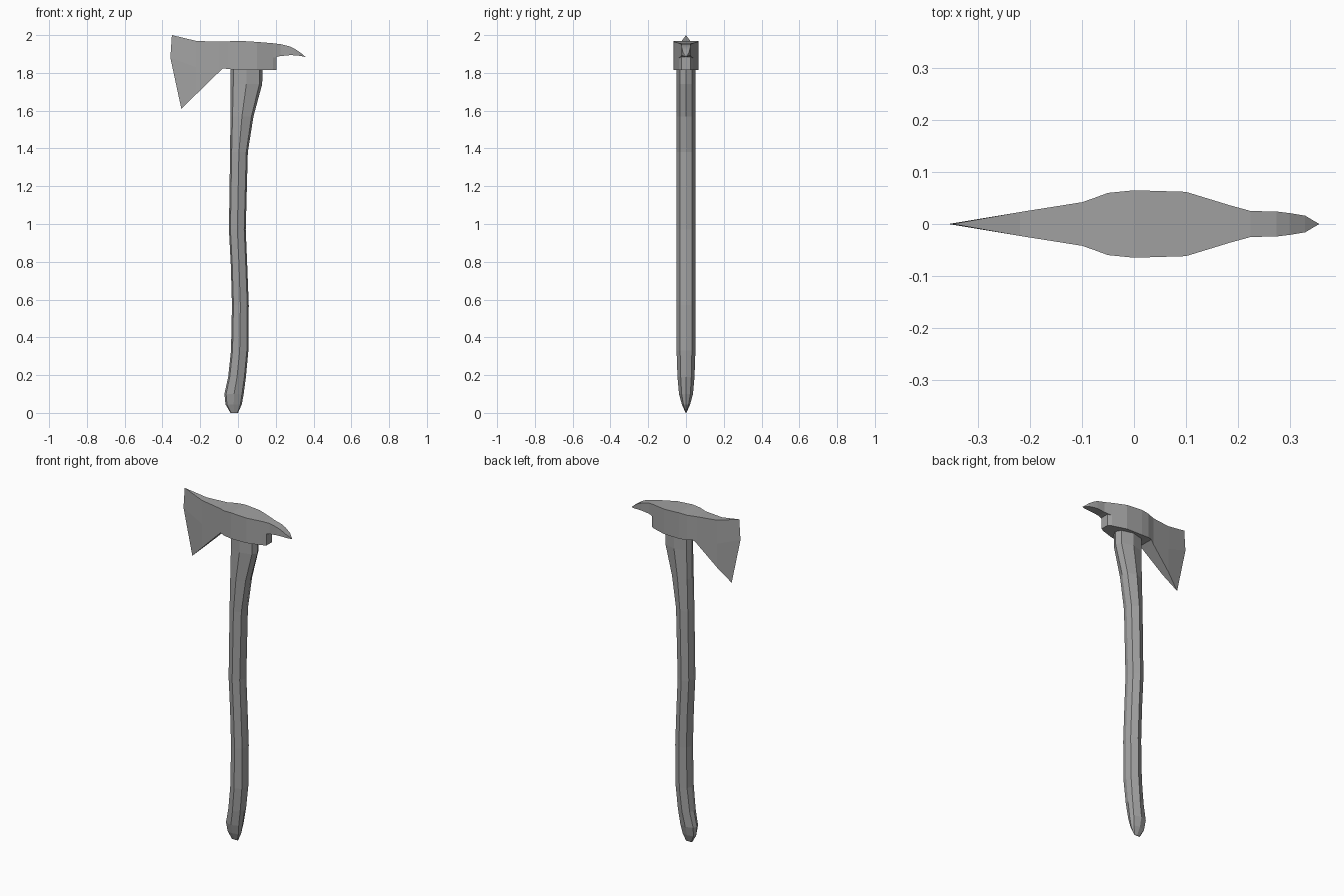
import bpy, bmesh

cube = bpy.data.objects.get("Cube")
if cube:
    bpy.data.objects.remove(cube, do_unlink=True)

grey = bpy.data.materials.new("plain grey")
grey.use_nodes = True
colour = (0.36, 0.36, 0.36, 1)
grey.diffuse_color = colour
grey.node_tree.nodes["Principled BSDF"].inputs["Base Color"].default_value = colour


def loft(name, rings):
    """Skin a list of equal-length rings and close both ends."""
    bm = bmesh.new()
    loops = [[bm.verts.new(p) for p in ring] for ring in rings]
    n = len(loops[0])
    for a, b in zip(loops, loops[1:]):
        for i in range(n):
            j = (i + 1) % n
            bm.faces.new((a[i], a[j], b[j], b[i]))
    bm.faces.new(loops[0])
    bm.faces.new(loops[-1])
    bmesh.ops.remove_doubles(bm, verts=bm.verts, dist=0.0002)
    bmesh.ops.recalc_face_normals(bm, faces=bm.faces)
    mesh = bpy.data.meshes.new(name)
    bm.to_mesh(mesh)
    bm.free()
    mesh.materials.append(grey)
    obj = bpy.data.objects.new(name, mesh)
    bpy.context.collection.objects.link(obj)
    return obj


def head_ring(x, half, top, bottom):
    mid = (top + bottom) / 2
    return [(x, -half, top), (x, -half, mid), (x, -half, bottom),
            (x, half, bottom), (x, half, mid), (x, half, top)]


# Handle: eight-sided sections as z, left x, right x, half depth
handle_sections = [
    (0.0, -0.04, 0.0, 0.002), (0.045, -0.066, 0.02, 0.022),
    (0.1, -0.072, 0.03, 0.037), (0.19, -0.052, 0.042, 0.045),
    (0.33, -0.037, 0.055, 0.05), (0.57, -0.032, 0.057, 0.05),
    (0.78, -0.038, 0.049, 0.05), (0.97, -0.048, 0.041, 0.05),
    (1.38, -0.042, 0.052, 0.05), (1.57, -0.04, 0.082, 0.05),
    (1.74, -0.04, 0.128, 0.05), (1.88, -0.04, 0.132, 0.05)]
octagon = [(1, 0), (0.82, 0.62), (0, 1), (-0.82, 0.62),
           (-1, 0), (-0.82, -0.62), (0, -1), (0.82, -0.62)]
loft("handle", [[((l + r) / 2 + u * (r - l) / 2, v * d, z) for u, v in octagon]
                for z, l, r, d in handle_sections])

# Axe head: blade edge, then sections as x, half thickness, top, bottom
edge = [(-0.35, 0, 2.0), (-0.358, 0, 1.88), (-0.3, 0, 1.61)]
head_sections = [
    (-0.22, 0.023, 1.969, 1.688), (-0.1, 0.042, 1.965, 1.805),
    (-0.08, 0.049, 1.966, 1.824), (-0.05, 0.06, 1.967, 1.82),
    (0.0, 0.065, 1.97, 1.816), (0.1, 0.062, 1.964, 1.816),
    (0.185, 0.036, 1.957, 1.816), (0.185, 0.036, 1.957, 1.88),
    (0.225, 0.025, 1.952, 1.889), (0.275, 0.024, 1.94, 1.894),
    (0.3, 0.021, 1.928, 1.893), (0.33, 0.016, 1.908, 1.89),
    (0.357, 0.0, 1.885, 1.884)]
loft("axe_head", [edge + edge[::-1]] + [head_ring(*s) for s in head_sections])

# Chamfered end of the collar under the pick
loft("collar_end", [head_ring(0.185, 0.036, 1.886, 1.816),
                    head_ring(0.205, 0.024, 1.886, 1.816)])
